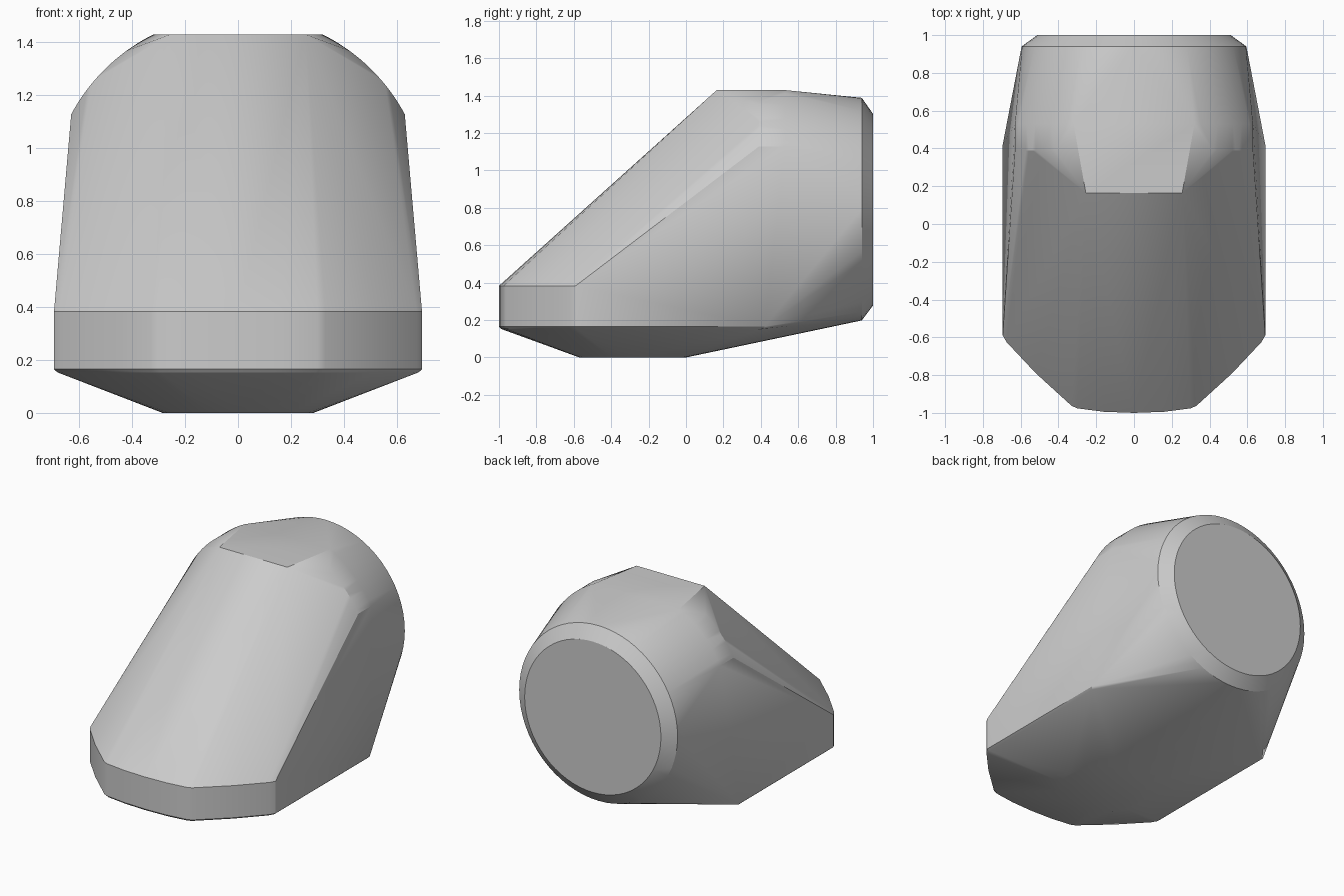
import bpy, bmesh
from math import sin, cos, pi, radians, acos

cube = bpy.data.objects.get("Cube")
if cube:
    bpy.data.objects.remove(cube, do_unlink=True)

grey = bpy.data.materials.new("plain_grey")
grey.use_nodes = True
colour = (0.6, 0.6, 0.6, 1)
grey.diffuse_color = colour
grey.node_tree.nodes["Principled BSDF"].inputs["Base Color"].default_value = colour

AXIS_Z = 0.79
points = []


def both_sides(x, y, z):
    points.extend([(x, y, z), (-x, y, z)])


def upright_circle(radius, y, z, steps=64):
    for i in range(steps):
        a = 2 * pi * i / steps
        points.append((radius * cos(a), y, z + radius * sin(a)))


def shoulder_arc(y, start_angle, end_angle, radius=0.715, steps=12):
    for i in range(steps + 1):
        a = start_angle + (end_angle - start_angle) * i / steps
        both_sides(radius * cos(a), y, AXIS_Z + radius * sin(a))


# Round back rim and its chamfered cap
upright_circle(0.595, 0.94, AXIS_Z + 0.003)
upright_circle(0.512, 1.0, AXIS_Z)

# Rounded shoulders, clipped by the flat roof and the sides
low = acos(0.63 / 0.715)
shoulder_arc(0.53, low, acos(0.32 / 0.715))
shoulder_arc(0.39, low, acos(0.42 / 0.715))

# Front edge of the flat roof
both_sides(0.255, 0.165, 1.43)

# Bowed nose band
for x, y in [(0.695, -0.59), (0.675, -0.625), (0.52, -0.79), (0.33, -0.963),
             (0.30, -0.976), (0.16, -0.994), (0, -1)]:
    for z in (0.165, 0.383):
        both_sides(x, y, z)
    both_sides(x * 0.98, y * 0.99, 0.153)

# Lower rear corners of the sides
both_sides(0.695, 0.42, 0.165)
both_sides(0.682, 0.41, 0.153)

# Round flat foot
for i in range(32):
    a = 2 * pi * i / 32
    points.append((0.285 * cos(a), -0.285 + 0.285 * sin(a), 0))

# Wrap one convex shell around the sections
bm = bmesh.new()
for p in points:
    bm.verts.new(p)
bmesh.ops.remove_doubles(bm, verts=bm.verts[:], dist=0.0005)
bmesh.ops.convex_hull(bm, input=bm.verts[:])
loose = [v for v in bm.verts if not v.link_faces]
bmesh.ops.delete(bm, geom=loose, context='VERTS')
bmesh.ops.dissolve_limit(bm, angle_limit=radians(0.5),
                         verts=bm.verts[:], edges=bm.edges[:])
bmesh.ops.recalc_face_normals(bm, faces=bm.faces[:])
mesh = bpy.data.meshes.new("wedge_housing")
bm.to_mesh(mesh)
bm.free()
mesh.materials.append(grey)

housing = bpy.data.objects.new("wedge_housing", mesh)
bpy.context.collection.objects.link(housing)
bpy.ops.object.select_all(action='DESELECT')
housing.select_set(True)
bpy.context.view_layer.objects.active = housing
bpy.ops.object.shade_smooth_by_angle(angle=radians(22))
